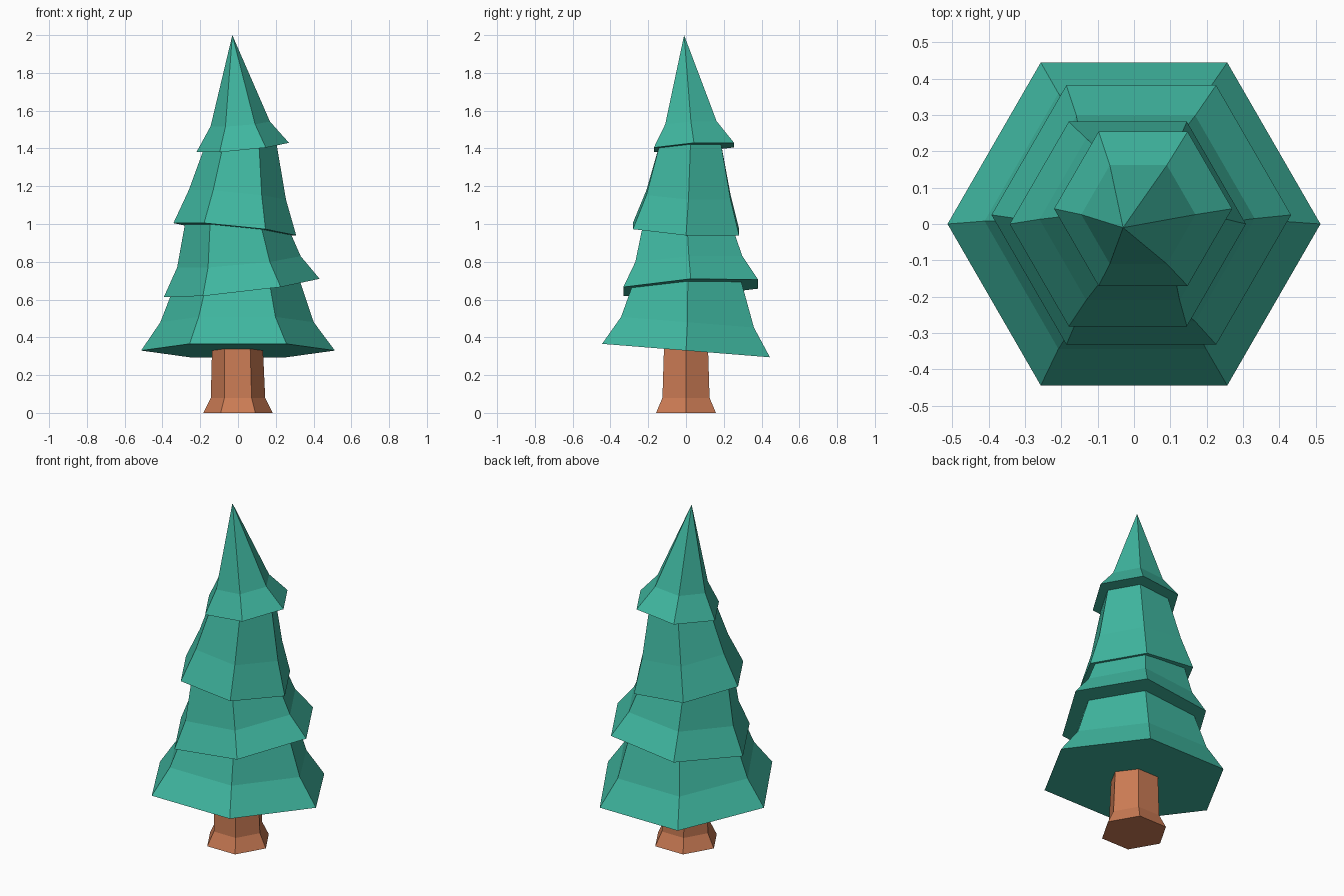
import bpy, bmesh
from math import cos, sin, pi

if "Cube" in bpy.data.objects:
    bpy.data.objects.remove(bpy.data.objects["Cube"])

SIDES = 6


def material(name, rgb):
    m = bpy.data.materials.new(name)
    m.diffuse_color = (*rgb, 1)
    m.use_nodes = True
    m.node_tree.nodes["Principled BSDF"].inputs["Base Color"].default_value = m.diffuse_color
    return m


green = material("needles", (0.05, 0.47, 0.35))
brown = material("bark", (0.60, 0.20, 0.09))


def loft(name, rings, mat, apex=None):
    """Hexagonal loft; ring = (centre x, y, z, radius, slope along x, slope along y)."""
    bm = bmesh.new()
    loops = []
    for cx, cy, cz, r, sx, sy in rings:
        loop = []
        for i in range(SIDES):
            dx, dy = r * cos(2 * pi * i / SIDES), r * sin(2 * pi * i / SIDES)
            loop.append(bm.verts.new((cx + dx, cy + dy, cz + sx * dx + sy * dy)))
        loops.append(loop)
    for low, high in zip(loops, loops[1:]):
        for i in range(SIDES):
            j = (i + 1) % SIDES
            bm.faces.new((low[i], low[j], high[j], high[i]))
    bm.faces.new(loops[0][::-1])
    if apex:
        tip = bm.verts.new(apex)
        for i in range(SIDES):
            bm.faces.new((loops[-1][i], loops[-1][(i + 1) % SIDES], tip))
    else:
        bm.faces.new(loops[-1])
    bmesh.ops.recalc_face_normals(bm, faces=bm.faces)
    mesh = bpy.data.meshes.new(name)
    bm.to_mesh(mesh)
    bm.free()
    mesh.materials.append(mat)
    obj = bpy.data.objects.new(name, mesh)
    bpy.context.collection.objects.link(obj)
    return obj


# Trunk with flared foot
loft("trunk", [(0, 0, 0, 0.183, 0, 0),
               (0, 0, 0.08, 0.144, 0, 0),
               (-0.003, 0, 0.36, 0.134, 0, 0)], brown)

# Four tilted branch tiers, each flaring out at its lower rim
loft("branches_bottom", [(0, 0, 0.33, 0.513, 0, -0.08),
                         (-0.005, 0.008, 0.48, 0.406, 0, -0.08),
                         (0.002, 0.01, 0.74, 0.312, 0, 0)], green)
loft("branches_lower", [(0.02, 0.025, 0.662, 0.412, 0.116, 0.055),
                        (0.005, 0.015, 0.80, 0.327, 0.09, 0.055),
                        (-0.02, 0.002, 1.06, 0.25, 0, 0)], green)
loft("branches_upper", [(-0.017, 0, 0.972, 0.325, -0.1, -0.06),
                        (-0.003, 0.013, 1.155, 0.257, -0.1, -0.05),
                        (0.02, 0.025, 1.46, 0.178, 0, 0)], green)
loft("branches_top", [(0.025, 0.042, 1.405, 0.245, 0.1, 0.06),
                      (0.012, 0.026, 1.53, 0.157, 0.08, 0.06)], green,
     apex=(-0.03, -0.01, 2.0))
